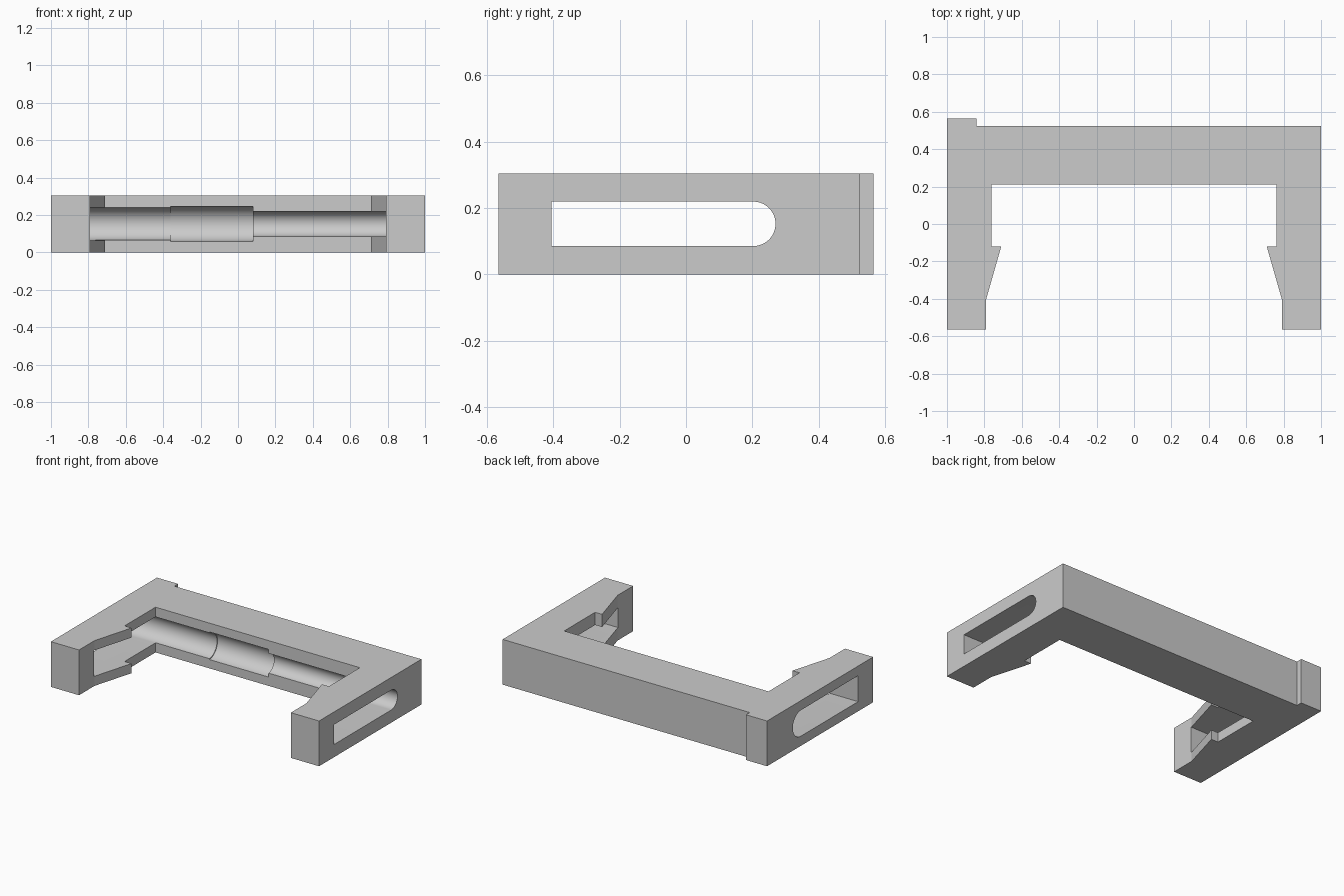
import bpy, bmesh, math

cube = bpy.data.objects.get("Cube")
if cube:
    bpy.data.objects.remove(cube, do_unlink=True)

HEIGHT = 0.305
AXIS_Y, AXIS_Z = 0.203, HEIGHT / 2
SLOT_FRONT = -0.405

grey = bpy.data.materials.new("plain grey")
grey.use_nodes = True
colour = (0.6, 0.6, 0.6, 1)
grey.diffuse_color = colour
grey.node_tree.nodes["Principled BSDF"].inputs["Base Color"].default_value = colour


def prism(name, points, offset):
    """Extrude a closed outline of 3D points along offset."""
    bm = bmesh.new()
    face = bm.faces.new([bm.verts.new(p) for p in points])
    ext = bmesh.ops.extrude_face_region(bm, geom=[face])
    moved = [v for v in ext["geom"] if isinstance(v, bmesh.types.BMVert)]
    bmesh.ops.translate(bm, verts=moved, vec=offset)
    bmesh.ops.recalc_face_normals(bm, faces=bm.faces[:])
    mesh = bpy.data.meshes.new(name)
    bm.to_mesh(mesh)
    bm.free()
    mesh.materials.append(grey)
    obj = bpy.data.objects.new(name, mesh)
    bpy.context.collection.objects.link(obj)
    return obj


def slot_cutter(name, x0, x1, radius, steps=32):
    """Slot running along x with a square front and a round back end."""
    pts = [(x0, SLOT_FRONT, AXIS_Z - radius)]
    for i in range(steps + 1):
        a = math.pi * (i / steps - 0.5)
        pts.append((x0, AXIS_Y + radius * math.cos(a), AXIS_Z + radius * math.sin(a)))
    pts.append((x0, SLOT_FRONT, AXIS_Z + radius))
    return prism(name, pts, (x1 - x0, 0, 0))


# U-shaped bracket with hooked arms and a raised pad at one back corner
arm = [(1, -0.565), (0.79, -0.565), (0.79, -0.40), (0.71, -0.12), (0.762, -0.12), (0.762, 0.21)]
outline = arm + [(-x, y) for x, y in reversed(arm)]
outline += [(-1, 0.565), (-0.843, 0.565), (-0.843, 0.525), (1, 0.525)]
bracket = prism("clamp_bracket", [(x, y, 0) for x, y in outline], (0, 0, HEIGHT))

# Stepped slot through both arms, leaving a round groove in the back bar
cutters = [
    slot_cutter("wide_slot_cutter", -1.1, -0.2, 0.0875),
    slot_cutter("middle_groove_cutter", -0.36, 0.08, 0.0935),
    slot_cutter("narrow_slot_cutter", 0.0, 1.1, 0.067),
]
bpy.context.view_layer.objects.active = bracket
for cutter in cutters:
    cutter.hide_render = True
    mod = bracket.modifiers.new("slot", "BOOLEAN")
    mod.operation = "DIFFERENCE"
    mod.solver = "EXACT"
    mod.object = cutter
    bpy.ops.object.modifier_apply(modifier=mod.name)
    bpy.data.objects.remove(cutter, do_unlink=True)

# Smooth the groove, keep the block edges crisp
bpy.ops.object.select_all(action="DESELECT")
bracket.select_set(True)
bpy.ops.object.shade_smooth_by_angle(angle=math.radians(12))
